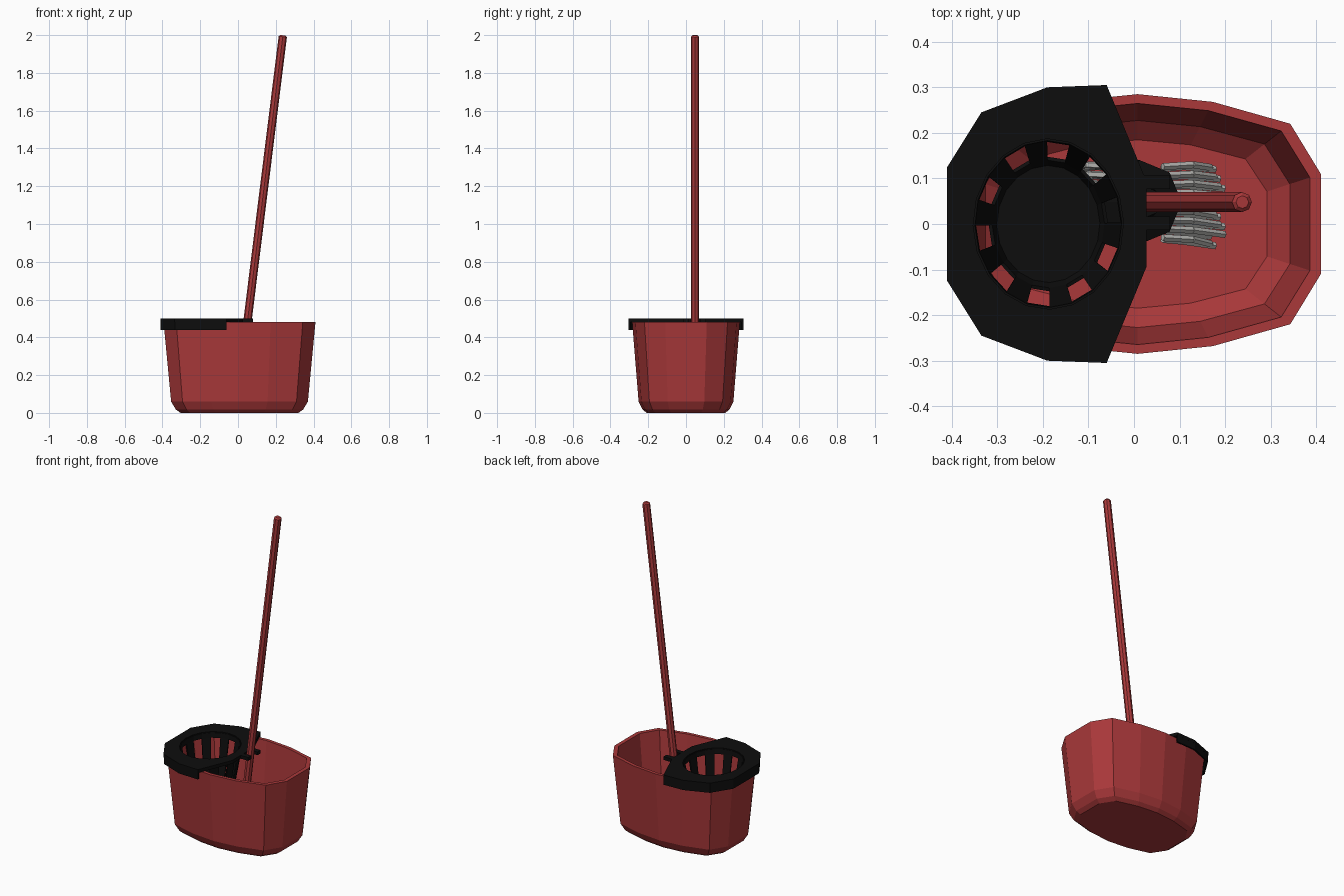
import bpy, bmesh, math
from mathutils import Vector

if "Cube" in bpy.data.objects:
    bpy.data.objects.remove(bpy.data.objects["Cube"])


def material(name, col):
    m = bpy.data.materials.new(name)
    m.diffuse_color = (*col, 1)
    m.use_nodes = True
    m.node_tree.nodes["Principled BSDF"].inputs["Base Color"].default_value = m.diffuse_color
    return m


RED = material("red_plastic", (0.40, 0.04, 0.042))
BLACK = material("black_plastic", (0.004, 0.004, 0.004))
GREY = material("grey_strands", (0.48, 0.48, 0.46))


def finish(bm, name, mat, solid=0):
    bmesh.ops.recalc_face_normals(bm, faces=bm.faces)
    me = bpy.data.meshes.new(name)
    bm.to_mesh(me)
    bm.free()
    me.materials.append(mat)
    ob = bpy.data.objects.new(name, me)
    bpy.context.collection.objects.link(ob)
    if solid:
        md = ob.modifiers.new("thickness", 'SOLIDIFY')
        md.thickness, md.offset = solid, 0
    return ob


def ring(bm, pts):
    return [bm.verts.new(p) for p in pts]


def bridge(bm, a, b, closed=True, keep=lambda i: True):
    n = len(a)
    for i in range(n if closed else n - 1):
        if keep(i):
            j = (i + 1) % n
            bm.faces.new((a[i], a[j], b[j], b[i]))


def tube(bm, a, b, r, sides, bevel=0.0):
    """Straight rod from a to b with optional chamfered far end."""
    a, b = Vector(a), Vector(b)
    d = (b - a).normalized()
    u = d.cross(Vector((0, 1, 0))).normalized()
    v = d.cross(u)
    stops = [(a, r), (b - d * bevel, r)]
    if bevel:
        stops.append((b, r - bevel))
    rings = [ring(bm, [p + (u * math.cos(t) + v * math.sin(t)) * q
                       for t in [2 * math.pi * k / sides for k in range(sides)]])
             for p, q in stops]
    for p, q in zip(rings, rings[1:]):
        bridge(bm, p, q)
    bm.faces.new(rings[0])
    bm.faces.new(rings[-1])


# Bucket: stretched polygon outline swept through an outer and inner profile
q = [(0.402, 0.11), (0.335, 0.22), (0.165, 0.268), (0.0, 0.285)]
half = q + [(-x, y) for x, y in q[-2::-1]]
outline = half + [(x, -y) for x, y in half[::-1]]
profile = [(0.09, 0.0), (0.065, 0.018), (0.04, 0.06), (0.0, 0.48),
           (0.024, 0.48), (0.068, 0.07), (0.118, 0.03)]
bm = bmesh.new()
rings = [ring(bm, [(0.008 + x * (1 - d / 0.402), y * (1 - d * 0.85 / 0.285), z)
                   for x, y in outline]) for d, z in profile]
for a, b in zip(rings, rings[1:]):
    bridge(bm, a, b)
bm.faces.new(rings[0])
bm.faces.new(rings[-1])
finish(bm, "bucket", RED)

# Wringer plate with a round opening
edge = [(-0.06, 0.305), (-0.19, 0.30), (-0.335, 0.245), (-0.41, 0.125)]
edge += [(x, -y) for x, y in edge[::-1]]
plate_pts = edge + [(0.027, -0.095), (0.027, 0.095)]
N = 20
CX = -0.188


def oval(s, z):
    return [(CX + 0.165 * s * math.cos(math.radians(1 + 18 * k)),
             0.187 * s * math.sin(math.radians(1 + 18 * k)), z) for k in range(N)]


bm = bmesh.new()
edges = []
for loop in (ring(bm, [(x, y, 0.49) for x, y in plate_pts]), ring(bm, oval(1, 0.49))):
    edges += [bm.edges.new((loop[i], loop[(i + 1) % len(loop)])) for i in range(len(loop))]
bmesh.ops.triangle_fill(bm, edges=edges, use_beauty=True)
finish(bm, "wringer_plate", BLACK, 0.02)

# Skirt hanging over the bucket rim
bm = bmesh.new()
k = [(x + 0.005 if x < -0.3 else x, y * 0.983) for x, y in edge]
bridge(bm, ring(bm, [(x, y, 0.44) for x, y in k]),
       ring(bm, [(x, y, 0.49) for x, y in k]), closed=False)
finish(bm, "wringer_skirt", BLACK, 0.01)

# Slotted basket: alternate panels are open, floor is closed
bm = bmesh.new()
levels = [ring(bm, oval(s, z)) for s, z in
          [(1.0, 0.495), (0.985, 0.465), (0.77, 0.25), (0.70, 0.22)]]
bridge(bm, levels[0], levels[1])
bridge(bm, levels[1], levels[2], keep=lambda i: i % 2 == 1)
bridge(bm, levels[2], levels[3])
bm.faces.new(levels[3])
finish(bm, "wringer_basket", BLACK, 0.008)

# Clip prongs on either side of the handle
bm = bmesh.new()
for y in (0.002, 0.092):
    r = bmesh.ops.create_cube(bm, size=1)
    for v in r["verts"]:
        v.co = Vector((v.co.x * 0.063 + 0.047, v.co.y * 0.03 + y, v.co.z * 0.02 + 0.49))
finish(bm, "handle_clip", BLACK)

# Mop handle, leaning to the right
MY = 0.048


def axis(z):
    return (0.238 + (z - 2.0) * 0.124, MY, z)


bm = bmesh.new()
tube(bm, axis(0.2), axis(1.999), 0.022, 8, 0.008)
finish(bm, "mop_handle", RED)

# Mop head: octagonal cap with a tapered socket
bm = bmesh.new()
head = [ring(bm, [(axis(z)[0] + r * math.cos(math.pi * i / 4),
                   MY + r * math.sin(math.pi * i / 4), z) for i in range(8)])
        for r, z in [(0.092, 0.15), (0.092, 0.185), (0.04, 0.21), (0.034, 0.28)]]
for a, b in zip(head, head[1:]):
    bridge(bm, a, b)
bm.faces.new(head[0])
bm.faces.new(head[-1])
finish(bm, "mop_head", BLACK)

# Mop strands draping to both sides on the bucket floor
bm = bmesh.new()
for side in (1, -1):
    for i in range(9):
        t = (i - 4) / 4
        for layer in range(2):
            f = 0.01 * ((i * 3 + layer) % 4)
            y = MY + 0.078 * t - 0.004 * layer
            p0 = (0.013 + side * 0.05, y, 0.15 - 0.03 * layer)
            p1 = (0.013 + side * (0.115 - 0.02 * layer), y + 0.004 * t, 0.11 - 0.03 * layer)
            p2 = (0.013 + side * (0.155 + f), y - 0.008 + 0.006 * t, 0.05 - 0.008 * layer)
            tube(bm, p0, p1, 0.008, 5)
            tube(bm, p1, p2, 0.008, 5)
finish(bm, "mop_strands", GREY)
